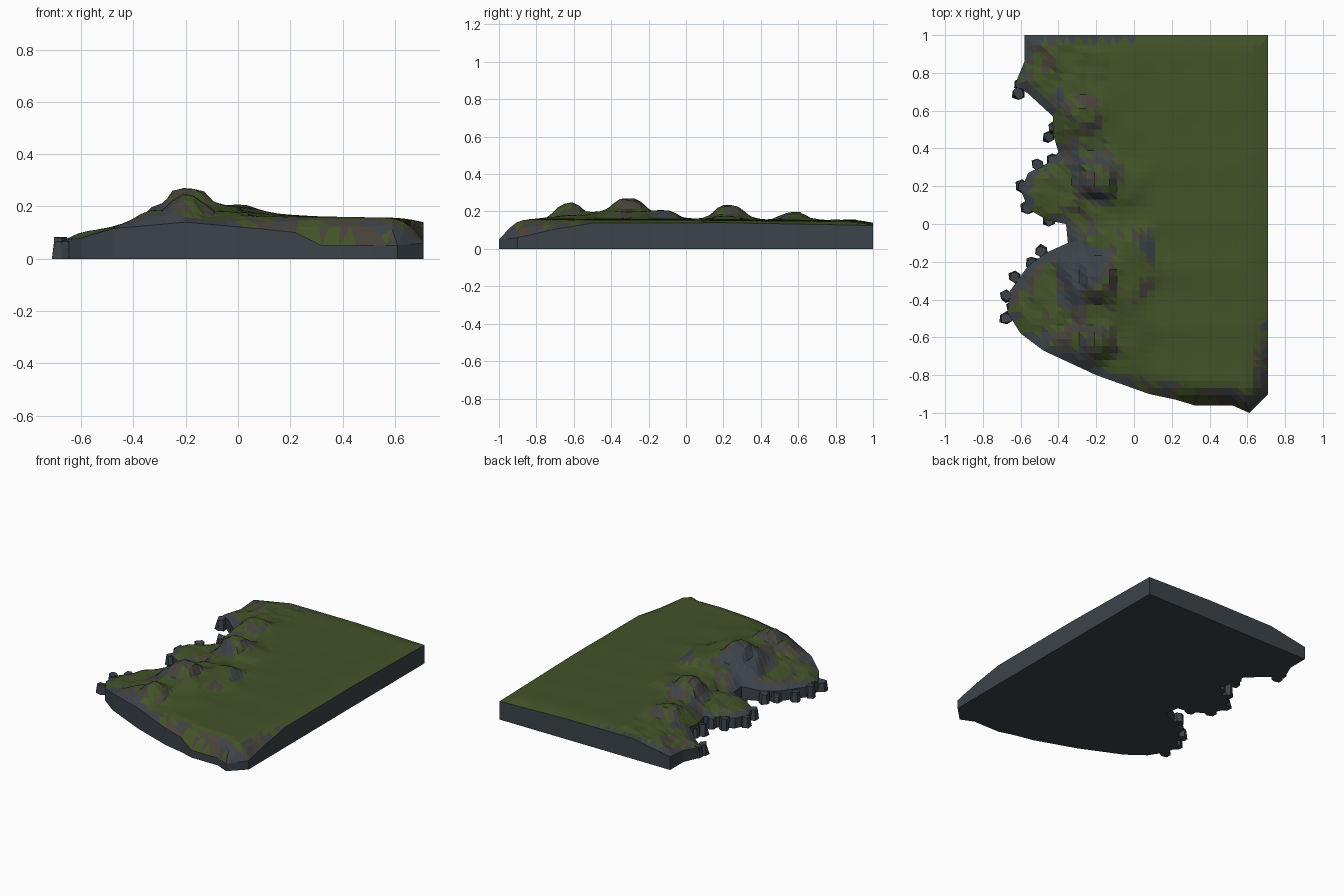
import bpy, bmesh, random
from mathutils import Vector, noise
from mathutils.geometry import delaunay_2d_cdt, intersect_point_line

if "Cube" in bpy.data.objects:
    bpy.data.objects.remove(bpy.data.objects["Cube"])

random.seed(4)

def material(name, rgb):
    m = bpy.data.materials.new(name)
    m.diffuse_color = (*rgb, 1)
    m.use_nodes = True
    m.node_tree.nodes["Principled BSDF"].inputs["Base Color"].default_value = m.diffuse_color
    return m

grass = material("grass", (0.056, 0.086, 0.022))
rock = material("slate_rock", (0.045, 0.056, 0.068))
earth = material("brown_earth", (0.062, 0.054, 0.043))

# Shoreline outline with the height of the cliff top at each corner
OUTLINE = [Vector(p) for p in (
    (0.71, 1, 0.125), (0.2, 1, 0.14), (-0.3, 1, 0.14), (-0.58, 1, 0.09),
    (-0.58, 0.86, 0.08), (-0.63, 0.74, 0.07), (-0.56, 0.69, 0.08), (-0.43, 0.57, 0.09),
    (-0.43, 0.48, 0.08), (-0.40, 0.38, 0.08), (-0.46, 0.32, 0.07), (-0.56, 0.27, 0.07),
    (-0.60, 0.18, 0.07), (-0.56, 0.08, 0.07), (-0.46, 0.02, 0.07), (-0.36, 0.0, 0.09),
    (-0.35, -0.1, 0.09), (-0.46, -0.15, 0.07), (-0.56, -0.22, 0.07), (-0.66, -0.36, 0.07),
    (-0.67, -0.47, 0.07), (-0.60, -0.58, 0.08), (-0.48, -0.67, 0.115), (-0.2, -0.8, 0.14),
    (0.08, -0.9, 0.115), (0.22, -0.93, 0.10), (0.32, -0.96, 0.05), (0.52, -0.96, 0.05),
    (0.61, -1, 0.05), (0.71, -0.9, 0.06), (0.71, -0.7, 0.105), (0.71, -0.5, 0.138), (0.71, 0.2, 0.14))]

# Peaks along the coastal ridge and saddles between them
RIDGE = ((-0.21, -0.31, 0.275), (-0.17, -0.3, 0.265), (-0.2, -0.62, 0.245), (-0.2, -0.49, 0.195),
         (0.0, -0.13, 0.207), (-0.2, -0.12, 0.175), (-0.18, 0.22, 0.238), (-0.22, 0.07, 0.155),
         (-0.28, 0.57, 0.197), (-0.24, 0.43, 0.15), (-0.3, 0.72, 0.15), (-0.32, -0.28, 0.19),
         (-0.05, -0.3, 0.2), (-0.05, -0.6, 0.18), (-0.03, 0.2, 0.175), (-0.1, -0.75, 0.16),
         (-0.31, -0.6, 0.18))
# Low grassy headlands and coves
SHORE = ((-0.5, -0.42, 0.115), (-0.58, -0.4, 0.105), (-0.42, -0.3, 0.12), (-0.4, -0.5, 0.135),
         (-0.52, -0.55, 0.115), (-0.47, 0.17, 0.1), (-0.38, 0.15, 0.11), (-0.38, 0.28, 0.11),
         (-0.52, 0.85, 0.11), (-0.45, 0.72, 0.12), (-0.4, 0.9, 0.14), (-0.3, 0.05, 0.11))
# Broad inland plateau
PLATEAU = [(x, y, 0.163 - 0.012 * max(0, x) - 0.01 * max(0, y))
           for x in (0.15, 0.35, 0.58) for y in (-0.7, -0.4, -0.1, 0.2, 0.5, 0.85)]
PLATEAU += [(0, y, 0.155) for y in (0.05, 0.4, 0.6, 0.85)]
CONTROL = RIDGE + SHORE + tuple(PLATEAU)

def nearest_edge(p):
    best = (9, 0)
    for i, a in enumerate(OUTLINE):
        b = OUTLINE[(i + 1) % len(OUTLINE)]
        t = intersect_point_line(p, a.to_2d(), b.to_2d())[1]
        q = a.lerp(b, min(1, max(0, t)))
        best = min(best, ((q.to_2d() - p).length, q.z))
    return best

def height(p, dist, edge_z):
    total = weight = 0
    for x, y, z in CONTROL:
        w = 1 / (((p.x - x) ** 2 + (p.y - y) ** 2) ** 1.7 + 1e-6)
        total += w * z
        weight += w
    t = min(1, dist / 0.13)
    t = t * (2 - t)
    z = edge_z + (total / weight - edge_z) * t
    if p.x < -0.15:
        z += 0.012 * t * noise.noise((p.x * 14, p.y * 14, 0))
    return z

def finish(name, bm, mats):
    bmesh.ops.recalc_face_normals(bm, faces=bm.faces)
    me = bpy.data.meshes.new(name)
    bm.to_mesh(me)
    bm.free()
    for m in mats:
        me.materials.append(m)
    ob = bpy.data.objects.new(name, me)
    bpy.context.collection.objects.link(ob)
    return ob

# Terrain surface: shoreline plus a regular grid inside it, triangulated
points = []
for i, a in enumerate(OUTLINE):
    b = OUTLINE[(i + 1) % len(OUTLINE)]
    n = max(1, round((b - a).length / 0.06))
    points += [a.lerp(b, k / n).to_2d() for k in range(n)]
ring = list(range(len(points)))
for i in range(36):
    for j in range(54):
        p = Vector((-0.69 + i * 0.04, -0.98 + j * 0.037))
        if nearest_edge(p)[0] > 0.022:
            points.append(p)
verts, _, faces, *_ = delaunay_2d_cdt(points, [], [ring], 1, 1e-5)

bm = bmesh.new()
bv = [bm.verts.new((p.x, p.y, height(p, *nearest_edge(p)))) for p in verts]
for f in faces:
    bm.faces.new([bv[i] for i in f])
bm.normal_update()

# Grass on gentle ground, earth and slate on steep coastal ground
for f in bm.faces:
    c = f.calc_center_median()
    slope = 1 - abs(f.normal.z)
    n = noise.noise((c.x * 9, c.y * 9, 3)) + random.uniform(-0.3, 0.3)
    cliff = (c.to_2d() - Vector((-0.29, -0.22))).length < 0.13
    near = nearest_edge(c.to_2d())[0] < 0.03 and c.x < 0
    if cliff or (near and n > -0.35) or (slope > 0.06 and n > 0.2):
        f.material_index = 1
    elif slope > 0.05 and n > -0.25:
        f.material_index = 2

# Side walls and flat underside
rim = [e for e in bm.edges if e.is_boundary]
ext = bmesh.ops.extrude_edge_only(bm, edges=rim)["geom"]
for g in ext:
    if isinstance(g, bmesh.types.BMVert):
        g.co.z = 0
    elif isinstance(g, bmesh.types.BMFace):
        g.material_index = 1
base = [e for e in bm.edges if e.is_boundary]
for g in bmesh.ops.triangle_fill(bm, edges=base, use_beauty=True)["geom"]:
    if isinstance(g, bmesh.types.BMFace):
        g.material_index = 1
finish("coastal_terrain", bm, (grass, rock, earth))

# Faceted boulders along the broken shore
BOULDERS = ((-0.61, 0.69), (-0.60, 0.74), (-0.45, 0.46), (-0.42, 0.51), (-0.51, 0.315), (-0.43, 0.34),
            (-0.59, 0.2), (-0.565, 0.085), (-0.45, 0.02), (-0.49, -0.145), (-0.54, -0.205),
            (-0.63, -0.28), (-0.675, -0.38), (-0.675, -0.5), (-0.64, -0.44))
for x, y in BOULDERS:
    bm = bmesh.new()
    h = random.uniform(0.06, 0.085)
    bmesh.ops.create_cone(bm, cap_ends=True, segments=6, radius1=0.036, radius2=0.028, depth=h)
    for v in bm.verts:
        top = v.co.z > 0
        v.co.x += random.uniform(-0.006, 0.004) + x
        v.co.y += random.uniform(-0.006, 0.006) + y
        v.co.x = max(v.co.x, -0.712)
        v.co.z = h + random.uniform(-0.012, 0.006) if top else 0
    finish("boulder", bm, (rock,))
